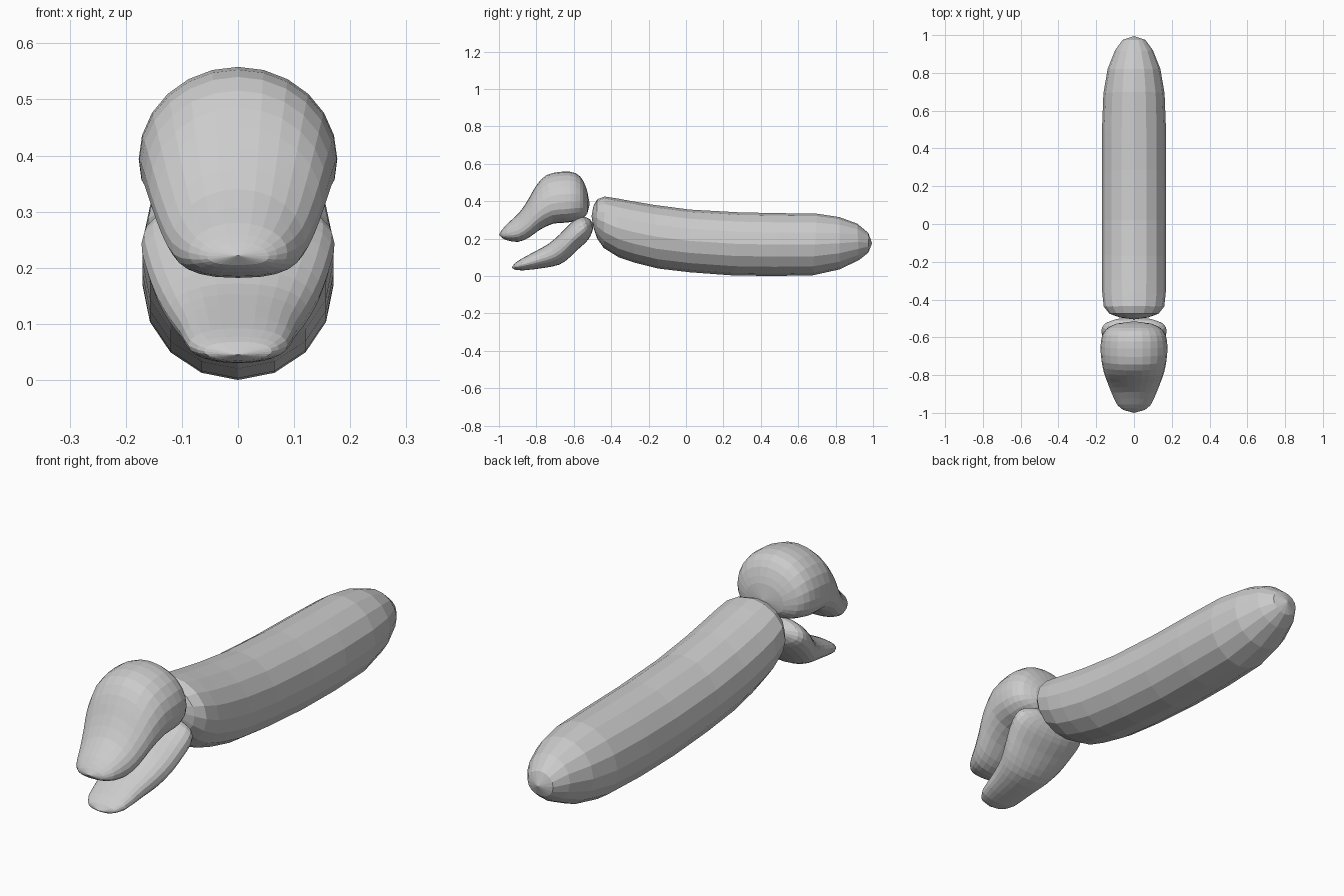
import bpy, bmesh, math
from mathutils import Vector

if "Cube" in bpy.data.objects:
    bpy.data.objects.remove(bpy.data.objects["Cube"])

grey = bpy.data.materials.new("plain grey")
grey.diffuse_color = (0.6, 0.6, 0.6, 1)
grey.use_nodes = True
grey.node_tree.nodes["Principled BSDF"].inputs["Base Color"].default_value = grey.diffuse_color


def refine(rows):
    """Insert one Catmull-Rom midpoint between neighbouring sections."""
    out = []
    for i in range(len(rows) - 1):
        a, b = rows[i], rows[i + 1]
        p, n = rows[max(i - 1, 0)], rows[min(i + 2, len(rows) - 1)]
        out += [a, tuple((9 * (s + t) - q - r) / 16 for q, s, t, r in zip(p, a, b, n))]
    return out + [rows[-1]]


def loft(name, start, rows, end, sides, widest=0.5, low_exp=2.0, up_exp=2.0):
    """Rows: top y, top z, bottom y, bottom z, half width. Ends are (y, z)."""
    bm = bmesh.new()
    rings = []
    for ty, tz, by, bz, w in rows:
        top, bot = Vector((0, ty, tz)), Vector((0, by, bz))
        mid = bot.lerp(top, widest)
        ring = []
        for k in range(sides):
            a = 2 * math.pi * k / sides
            s, c = math.sin(a), math.cos(a)
            e = 2 / (up_exp if c > 0 else low_exp)
            p = mid.lerp(top if c > 0 else bot, abs(c) ** e)
            p.x = math.copysign(w * abs(s) ** e, s)
            ring.append(bm.verts.new(p))
        rings.append(ring)
    for r, q in zip(rings, rings[1:]):
        for k in range(sides):
            j = (k + 1) % sides
            bm.faces.new((r[k], r[j], q[j], q[k]))
    for (y, z), r in ((start, rings[0]), (end, rings[-1])):
        tip = bm.verts.new((0, y, z))
        for k in range(sides):
            bm.faces.new((r[k], r[(k + 1) % sides], tip))
    bmesh.ops.recalc_face_normals(bm, faces=bm.faces)
    me = bpy.data.meshes.new(name)
    bm.to_mesh(me)
    bm.free()
    me.materials.append(grey)
    ob = bpy.data.objects.new(name, me)
    bpy.context.collection.objects.link(ob)
    return ob


# Long rounded body, front end bent upwards
loft("body", (-.505, .32), [
    (-.495, .375, -.495, .26, .075),
    (-.475, .41, -.475, .20, .13),
    (-.435, .425, -.44, .15, .16),
    (-.37, .415, -.36, .10, .168),
    (-.30, .402, -.27, .07, .17),
    (-.17, .38, -.15, .04, .17),
    (.02, .355, .02, .02, .17),
    (.29, .34, .25, .003, .17),
    (.50, .336, .47, 0, .17),
    (.70, .333, .68, .004, .162),
    (.82, .315, .82, .035, .14),
    (.915, .28, .925, .085, .10),
    (.975, .23, .975, .125, .06),
], (.995, .175), 16)

# Domed upper head with a snout sloping down to the front
loft("upper_head", (-1.0, .222), refine([
    (-.985, .245, -.985, .205, .055),
    (-.955, .28, -.96, .192, .088),
    (-.89, .34, -.90, .182, .118),
    (-.84, .415, -.84, .205, .14),
    (-.80, .485, -.785, .245, .158),
    (-.745, .54, -.71, .28, .172),
    (-.66, .558, -.64, .285, .177),
    (-.59, .55, -.59, .295, .168),
    (-.55, .51, -.55, .31, .14),
    (-.527, .45, -.527, .335, .09),
]), (-.515, .385), 24, widest=.4, low_exp=2.5)

# Lower jaw, rising back to meet the neck
loft("lower_jaw", (-.933, .045), refine([
    (-.915, .068, -.915, .034, .06),
    (-.88, .092, -.87, .03, .088),
    (-.80, .135, -.76, .043, .105),
    (-.735, .172, -.68, .06, .125),
    (-.676, .222, -.63, .092, .148),
    (-.63, .27, -.58, .14, .165),
    (-.585, .307, -.535, .18, .172),
    (-.55, .318, -.51, .215, .155),
    (-.515, .305, -.498, .25, .10),
]), (-.497, .28), 24, up_exp=2.3)
